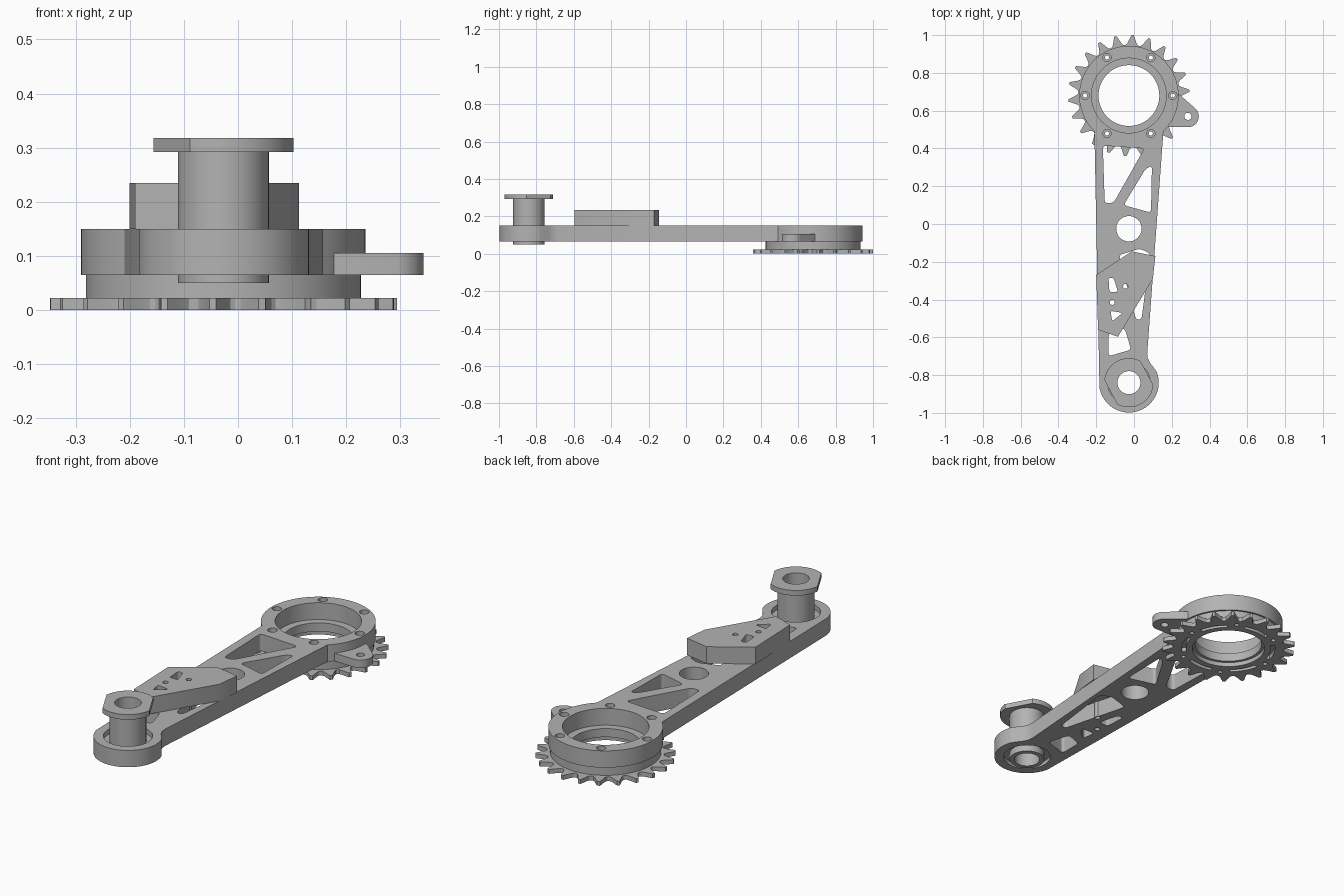
import bpy, bmesh
from math import cos, sin, pi, radians, acos
from mathutils import Vector

cube = bpy.data.objects.get("Cube")
if cube:
    bpy.data.objects.remove(cube, do_unlink=True)

grey = bpy.data.materials.new("machined_grey")
grey.use_nodes = True
colour = (0.45, 0.45, 0.45, 1)
grey.diffuse_color = colour
grey.node_tree.nodes["Principled BSDF"].inputs["Base Color"].default_value = colour

CX = -0.027
RING = (CX, 0.68)
HUB = (CX, -0.84)
Z_SPROCKET, Z_ARM, Z_TOP = 0.022, 0.065, 0.15
parts = []


def arc(centre, r, a0, a1, n=24):
    """Points on an arc, in degrees."""
    angles = [radians(a0 + (a1 - a0) * i / n) for i in range(n + 1)]
    return [(centre[0] + r * cos(a), centre[1] + r * sin(a)) for a in angles]


def circle(centre, r, n=64):
    return arc(centre, r, 0, 360, n)[:-1]


def rounded(points, r=0.02):
    """Polygon with softened corners."""
    out = []
    pts = [Vector(p) for p in points]
    for i, p in enumerate(pts):
        a, b = pts[i - 1] - p, pts[(i + 1) % len(pts)] - p
        start = p + a.normalized() * min(r, a.length * 0.45)
        end = p + b.normalized() * min(r, b.length * 0.45)
        for k in range(6):
            t = k / 5
            out.append(tuple(start * (1 - t) ** 2 + p * 2 * t * (1 - t) + end * t * t))
    return out


def slab(name, z0, z1, outline, holes=()):
    """Extrude an outline with holes between two heights."""
    curve = bpy.data.curves.new(name, "CURVE")
    curve.dimensions = "2D"
    curve.fill_mode = "BOTH"
    curve.extrude = (z1 - z0) / 2
    for loop in [outline, *holes]:
        spline = curve.splines.new("POLY")
        spline.points.add(len(loop) - 1)
        for point, (x, y) in zip(spline.points, loop):
            point.co = (x, y, 0, 1)
        spline.use_cyclic_u = True
    temp = bpy.data.objects.new(name + "_profile", curve)
    bpy.context.collection.objects.link(temp)
    graph = bpy.context.evaluated_depsgraph_get()
    mesh = bpy.data.meshes.new_from_object(temp.evaluated_get(graph))
    bpy.data.objects.remove(temp, do_unlink=True)
    bm = bmesh.new()
    bm.from_mesh(mesh)
    bmesh.ops.remove_doubles(bm, verts=bm.verts, dist=1e-5)
    bmesh.ops.translate(bm, verts=bm.verts, vec=(0, 0, (z0 + z1) / 2))
    bmesh.ops.recalc_face_normals(bm, faces=bm.faces)
    bm.to_mesh(mesh)
    bm.free()
    mesh.materials.clear()
    mesh.materials.append(grey)
    obj = bpy.data.objects.new(name, mesh)
    bpy.context.collection.objects.link(obj)
    parts.append(obj)
    return obj


bolts = arc(RING, 0.232, 0, 300, 5)
dowels = [(-0.045, -0.33), (-0.115, -0.415)]
dowel_holes = [circle(p, 0.013, 20) for p in dowels]

# Main arm: large ring end, tapering body, small hub end, truss cutouts
arm_outline = (arc(RING, 0.263, -46, 226, 72)
               + arc(HUB, 0.158, 190, 382, 48)
               + [(0.085, -0.735), (0.073, -0.71), (0.07, -0.685)])
truss = [
    [(-0.165, 0.415), (0.055, 0.4), (-0.108, 0.112), (-0.155, 0.11)],
    [(0.095, 0.31), (0.09, 0.06), (-0.055, 0.1), (0.06, 0.29)],
    [(-0.08, -0.165), (0.03, -0.13), (0.085, -0.155), (0.04, -0.505), (0.01, -0.505)],
    [(-0.14, -0.25), (-0.11, -0.25), (-0.08, -0.36), (-0.135, -0.36)],
    [(-0.13, -0.455), (-0.05, -0.46), (-0.12, -0.53)],
    [(-0.135, -0.58), (-0.05, -0.55), (-0.015, -0.665), (-0.135, -0.7)],
]
slab("arm", Z_ARM, Z_TOP, arm_outline,
     [circle(RING, 0.198), circle(HUB, 0.113), circle((CX, -0.025), 0.067)]
     + [rounded(t) for t in truss]
     + [circle(b, 0.022, 24) for b in bolts] + dowel_holes)

# Seats at the bottom of each bolt recess
for i, b in enumerate(bolts):
    slab(f"bolt_seat_{i + 1}", Z_ARM, 0.125, circle(b, 0.022, 24), [circle(b, 0.011, 24)])

# Side lug with an eye
lug = [(0.17, 0.515)] + arc((0.285, 0.57), 0.058, -80, 45) + [(0.235, 0.69), (0.225, 0.7)]
slab("side_lug", Z_ARM, 0.105, lug, [circle((0.285, 0.57), 0.019, 24)])

# Spacer between the arm and the sprocket
bolt_holes = [circle(b, 0.011, 24) for b in bolts]
slab("spacer", Z_SPROCKET, Z_ARM, circle(RING, 0.254, 96),
     [circle(RING, 0.161)] + bolt_holes)

# Sprocket: rounded seats between narrow teeth, arc slots between bolts
TEETH = 22
pitch = 360 / TEETH
half = [(0.5, 0.268), (0.38, 0.271), (0.27, 0.283), (0.16, 0.303), (0.07, 0.321)]
tooth = [(-f, r) for f, r in half] + [(f, r) for f, r in reversed(half[1:])]
sprocket = []
for i in range(TEETH):
    for f, r in tooth:
        sprocket += arc(RING, r, 86.5 + pitch * (i + f), 0, 1)[:1]
slots = [arc(RING, 0.226, 60 * i + 12, 60 * i + 48, 12)
         + arc(RING, 0.206, 60 * i + 48, 60 * i + 12, 12) for i in range(6)]
slab("sprocket", 0, Z_SPROCKET, sprocket, [circle(RING, 0.175)] + slots + bolt_holes)

# Raised bracket bolted on the arm
bracket = [(-0.2, -0.27), (-0.013, -0.145), (0.113, -0.17),
           (0.1, -0.29), (-0.085, -0.597), (-0.19, -0.56)]
windows = [[(-0.135, -0.285), (-0.108, -0.285), (-0.085, -0.36), (-0.13, -0.36)],
           [(-0.125, -0.46), (-0.06, -0.47), (-0.115, -0.515)]]
slab("bracket", Z_TOP, 0.235, bracket, [rounded(w, 0.012) for w in windows] + dowel_holes)

# Bearing and flanged bushing in the hub
bore = circle(HUB, 0.061, 48)
slab("bearing", 0.085, 0.125, circle(HUB, 0.113), [circle(HUB, 0.084)])
slab("bushing", 0.05, 0.292, circle(HUB, 0.084), [bore])
flat = 28
cut = acos(0.108 / 0.13) * 180 / pi
flange = (arc(HUB, 0.13, flat + cut, flat + 180 - cut)
          + arc(HUB, 0.13, flat + 180 + cut, flat + 360 - cut))
slab("bushing_flange", 0.292, 0.318, flange, [bore])

# Smooth the round walls, keep the edges crisp
bpy.ops.object.select_all(action="DESELECT")
for obj in parts:
    obj.select_set(True)
bpy.context.view_layer.objects.active = parts[0]
bpy.ops.object.shade_smooth_by_angle(angle=radians(30))
